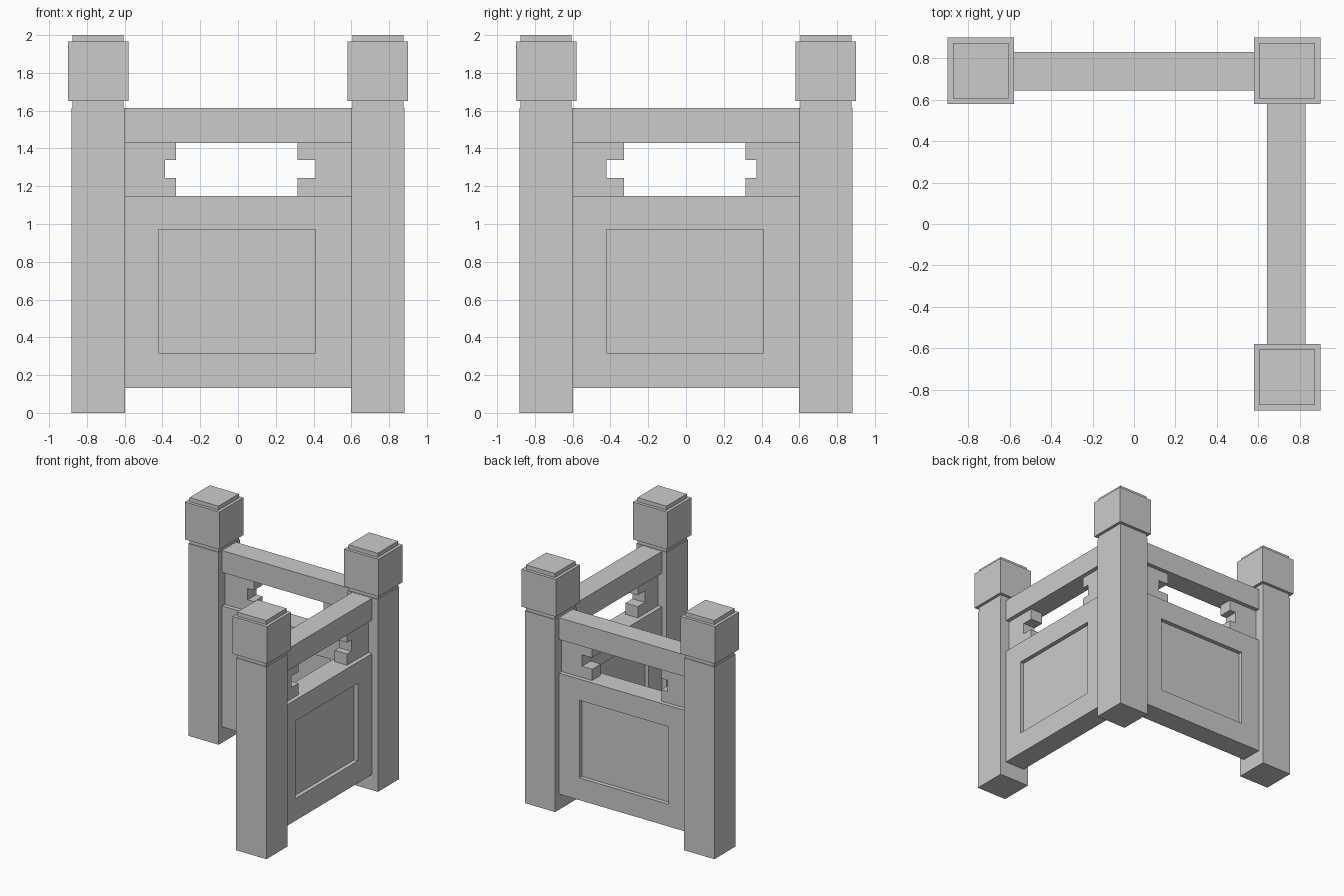
import bpy, bmesh, math
from mathutils import Matrix, Vector

if "Cube" in bpy.data.objects:
    bpy.data.objects.remove(bpy.data.objects["Cube"])

stone = bpy.data.materials.new("grey stone")
stone.diffuse_color = (0.6, 0.6, 0.6, 1)
stone.use_nodes = True
stone.node_tree.nodes["Principled BSDF"].inputs["Base Color"].default_value = stone.diffuse_color


def finish(name, bm, matrix):
    bmesh.ops.recalc_face_normals(bm, faces=bm.faces)
    bm.transform(matrix)
    mesh = bpy.data.meshes.new(name)
    bm.to_mesh(mesh)
    bm.free()
    mesh.materials.append(stone)
    bpy.context.collection.objects.link(bpy.data.objects.new(name, mesh))


def box_mesh(hx, hy, z0, z1):
    bm = bmesh.new()
    bmesh.ops.create_cube(bm, size=1, matrix=Matrix.Translation((0, 0, (z0 + z1) / 2))
                          @ Matrix.Diagonal((2 * hx, 2 * hy, z1 - z0, 1)))
    return bm


# Corner posts: shaft, neck, cap block and top slab
POST = 0.74
for label, x, y in (("back_left", -POST, POST), ("back_right", POST, POST),
                    ("front_right", POST, -POST)):
    for part, half, z0, z1 in (("shaft", 0.141, 0, 1.615), ("neck", 0.135, 1.615, 1.652),
                               ("cap", 0.16, 1.652, 1.966), ("top_slab", 0.135, 1.966, 2.0)):
        finish(f"{label}_post_{part}", box_mesh(half, half, z0, z1),
               Matrix.Translation((x, y, 0)))

# Wall sections between the posts: x runs along the wall, y through it
HALF, DEPTH = 0.615, 0.0925   # half length (ends sit inside the posts), half thickness
RECESS = 0.035


def panel():
    bm = box_mesh(HALF, DEPTH, 0.132, 1.148)
    bm.normal_update()
    for face in [f for f in bm.faces if abs(f.normal.y) > 0.9]:
        n = face.normal.copy()
        bmesh.ops.inset_individual(bm, faces=[face], thickness=0.15)
        for v in face.verts:
            v.co.x = math.copysign(0.415, v.co.x)
            v.co.z = 0.97 if v.co.z > 0.64 else 0.318
        inner = bmesh.ops.extrude_discrete_faces(bm, faces=[face])["faces"][0]
        bmesh.ops.translate(bm, verts=inner.verts, vec=-n * RECESS)
    return bm


def bracket(side, notch):
    edge, t = 0.322, DEPTH - RECESS
    profile = [(HALF, 1.148), (edge, 1.148), (edge, 1.243), (notch, 1.243),
               (notch, 1.338), (edge, 1.338), (edge, 1.43), (HALF, 1.43)]
    bm = bmesh.new()
    face = bm.faces.new([bm.verts.new((side * x, -t, z)) for x, z in profile])
    ext = bmesh.ops.extrude_face_region(bm, geom=[face])["geom"]
    bmesh.ops.translate(bm, vec=Vector((0, 2 * t, 0)),
                        verts=[g for g in ext if isinstance(g, bmesh.types.BMVert)])
    return bm


for label, place in (
        ("back", Matrix.Translation((-0.006, 0.738, 0))),
        ("right", Matrix.Translation((0.735, -0.006, 0)) @ Matrix.Rotation(-math.pi / 2, 4, 'Z'))):
    finish(f"{label}_panel", panel(), place)
    finish(f"{label}_top_rail", box_mesh(HALF, DEPTH, 1.43, 1.613), place)
    finish(f"{label}_bracket_a", bracket(-1, 0.38), place)
    finish(f"{label}_bracket_b", bracket(1, 0.415), place)
